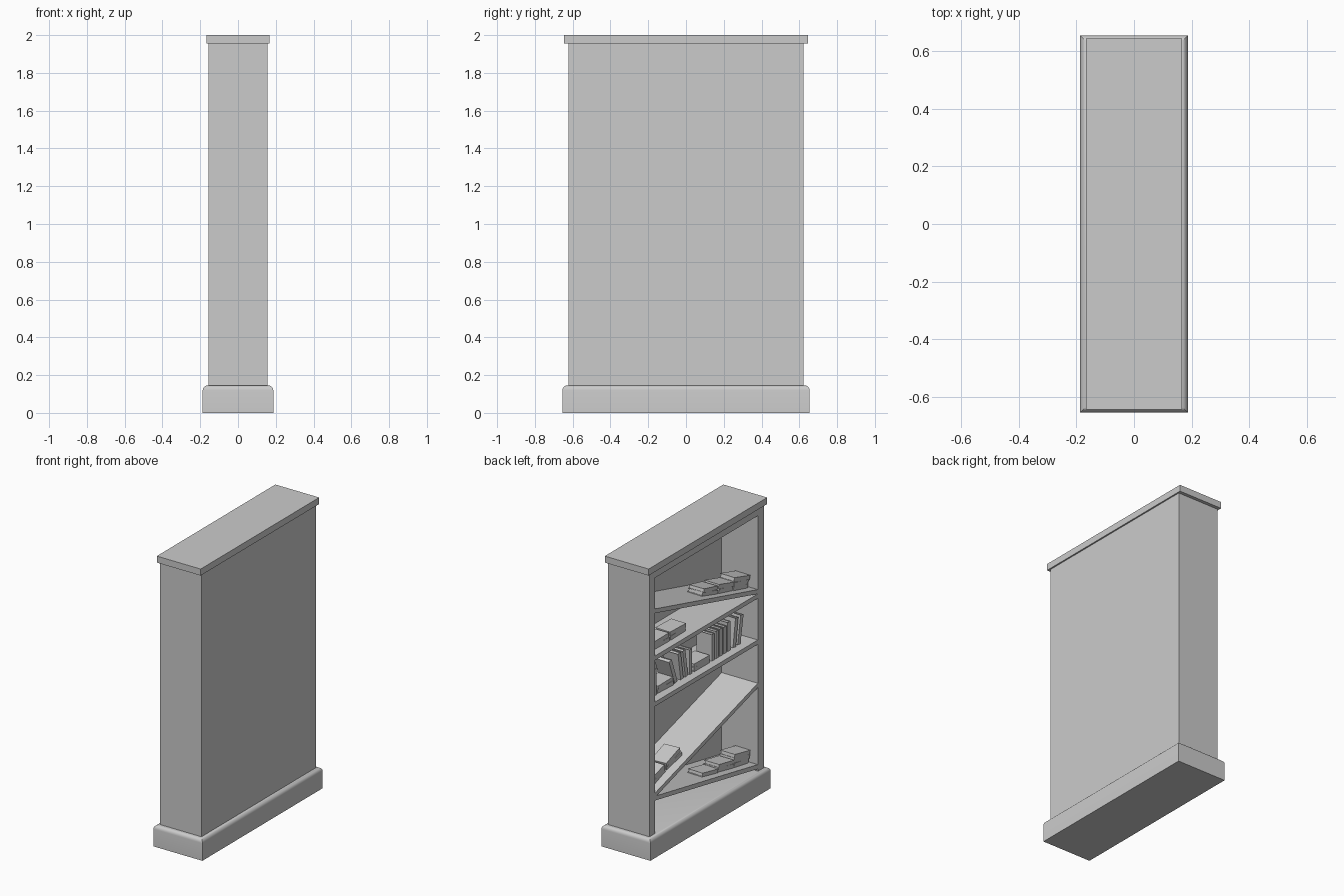
import bpy, bmesh, math, random
from mathutils import Matrix, Vector

if "Cube" in bpy.data.objects:
    bpy.data.objects.remove(bpy.data.objects["Cube"])

random.seed(4)


def add_box(bm, x, y, z):
    """Axis-aligned block from three (min, max) ranges."""
    c = Vector(((x[0] + x[1]) / 2, (y[0] + y[1]) / 2, (z[0] + z[1]) / 2))
    s = Matrix.Diagonal((x[1] - x[0], y[1] - y[0], z[1] - z[0], 1))
    bmesh.ops.create_cube(bm, size=1, matrix=Matrix.Translation(c) @ s)


def make(name, bm, matrix=Matrix()):
    me = bpy.data.meshes.new(name)
    bm.to_mesh(me)
    bm.free()
    ob = bpy.data.objects.new(name, me)
    bpy.context.collection.objects.link(ob)
    ob.matrix_world = matrix
    return ob


def block(name, x, y, z):
    bm = bmesh.new()
    add_box(bm, x, y, z)
    return make(name, bm)


BASE_TOP, BODY_TOP, INNER = 0.145, 1.955, 0.56

# Plinth with rounded upper edge
bm = bmesh.new()
add_box(bm, (-0.187, 0.187), (-0.655, 0.655), (0, BASE_TOP))
top = [e for e in bm.edges if all(v.co.z > 0.1 for v in e.verts)]
bmesh.ops.bevel(bm, geom=top, offset=0.025, segments=5, profile=0.5, affect='EDGES')
plinth = make("plinth", bm)
bpy.context.view_layer.objects.active = plinth
plinth.select_set(True)
bpy.ops.object.shade_smooth_by_angle(angle=math.radians(30))

# Carcass, open towards -x
block("back_panel", (0.12, 0.157), (-INNER, INNER), (BASE_TOP, BODY_TOP))
for side, s in (("left", -1), ("right", 1)):
    block(side + "_side_panel", (-0.157, 0.157), sorted((s * INNER, s * 0.622)), (BASE_TOP, BODY_TOP))
block("top_rail", (-0.157, 0.12), (-INNER, INNER), (1.905, BODY_TOP))
block("cornice", (-0.167, 0.167), (-0.645, 0.645), (BODY_TOP, 2.0))

# Shelves: underside height at -y end and at +y end; some have dropped at one end
SHELVES = {"shelf_1": (0.16, 0.37), "shelf_2": (0.72, 0.39), "shelf_3": (1.018, 1.018),
           "shelf_4": (1.335, 1.335), "shelf_5": (1.365, 1.66)}
THICK = 0.03
frames = {}
for name, (za, zb) in SHELVES.items():
    bm = bmesh.new()
    add_box(bm, (-0.155, 0.12), (-INNER, INNER), (0, THICK))
    slope = (zb - za) / (2 * INNER)
    for v in bm.verts:
        v.co.z += (za + zb) / 2 + slope * v.co.y
    make(name, bm)
    # Local frame on the shelf's upper surface, used to place books
    frames[name] = (Matrix.Translation((0, 0, (za + zb) / 2 + THICK))
                    @ Matrix.Rotation(math.atan(slope), 4, 'X'))


def book(name, matrix, depth, height, thick):
    """Closed book lying flat, spine towards -x, height along y."""
    bm = bmesh.new()
    b, h = 0.004, height / 2
    add_box(bm, (0, depth), (-h, h), (0, b))
    add_box(bm, (0, depth), (-h, h), (thick - b, thick))
    add_box(bm, (0, b), (-h, h), (b, thick - b))
    add_box(bm, (b, depth - 0.005), (-h + 0.005, h - 0.005), (b, thick - b))
    make(name, bm, matrix)


def stack(shelf, y, count):
    """Pile of flat books on a shelf."""
    z = 0
    for i in range(count):
        t = random.uniform(0.024, 0.03)
        turn = Matrix.Rotation(random.uniform(-0.06, 0.06), 4, 'Z')
        m = frames[shelf] @ Matrix.Translation((-0.1, y, z)) @ turn
        book(f"{shelf}_flat_book", m, 0.115, 0.165, t)
        z += t


def upright(y, lean, height, thick):
    """Standing book on the straight shelf; positive lean tips the top to -y."""
    a = math.radians(lean)
    lift = frames["shelf_3"] @ Matrix.Translation((-0.1, y, 0)) @ Matrix.Rotation(a, 4, 'X')
    # Pivot at the lower corner on the leaning side
    shift = Matrix.Translation((0, 0 if lean >= 0 else -thick, height / 2))
    book("standing_book", lift @ shift @ Matrix.Rotation(math.radians(-90), 4, 'X')
         @ Matrix.Translation((0, 0, 0)), 0.115, height, thick)


# Flat piles
for y, n in ((-0.12, 1), (-0.295, 2), (-0.465, 3)):
    stack("shelf_1", y, n)
for y, n in ((-0.12, 2), (-0.295, 2), (-0.465, 3)):
    stack("shelf_5", y, n)
for y in (0.23, 0.41):
    stack("shelf_4", y, 2)
    stack("shelf_2", y + 0.05, 2)

# Row of standing and leaning books with two flat piles between
stack("shelf_3", -0.03, 2)
stack("shelf_3", 0.365, 2)
for i in range(5):
    upright(-0.17 - 0.043 * i, 0, random.uniform(0.175, 0.2), 0.032)
for y, lean in ((-0.40, 8), (-0.45, 10)):
    upright(y, lean, 0.195, 0.032)
upright(0.075, 0, 0.17, 0.03)
for y in (0.15, 0.2):
    upright(y, -9, 0.19, 0.03)
upright(0.265, -20, 0.18, 0.03)
upright(0.465, 0, 0.18, 0.03)
upright(0.51, 0, 0.19, 0.03)
